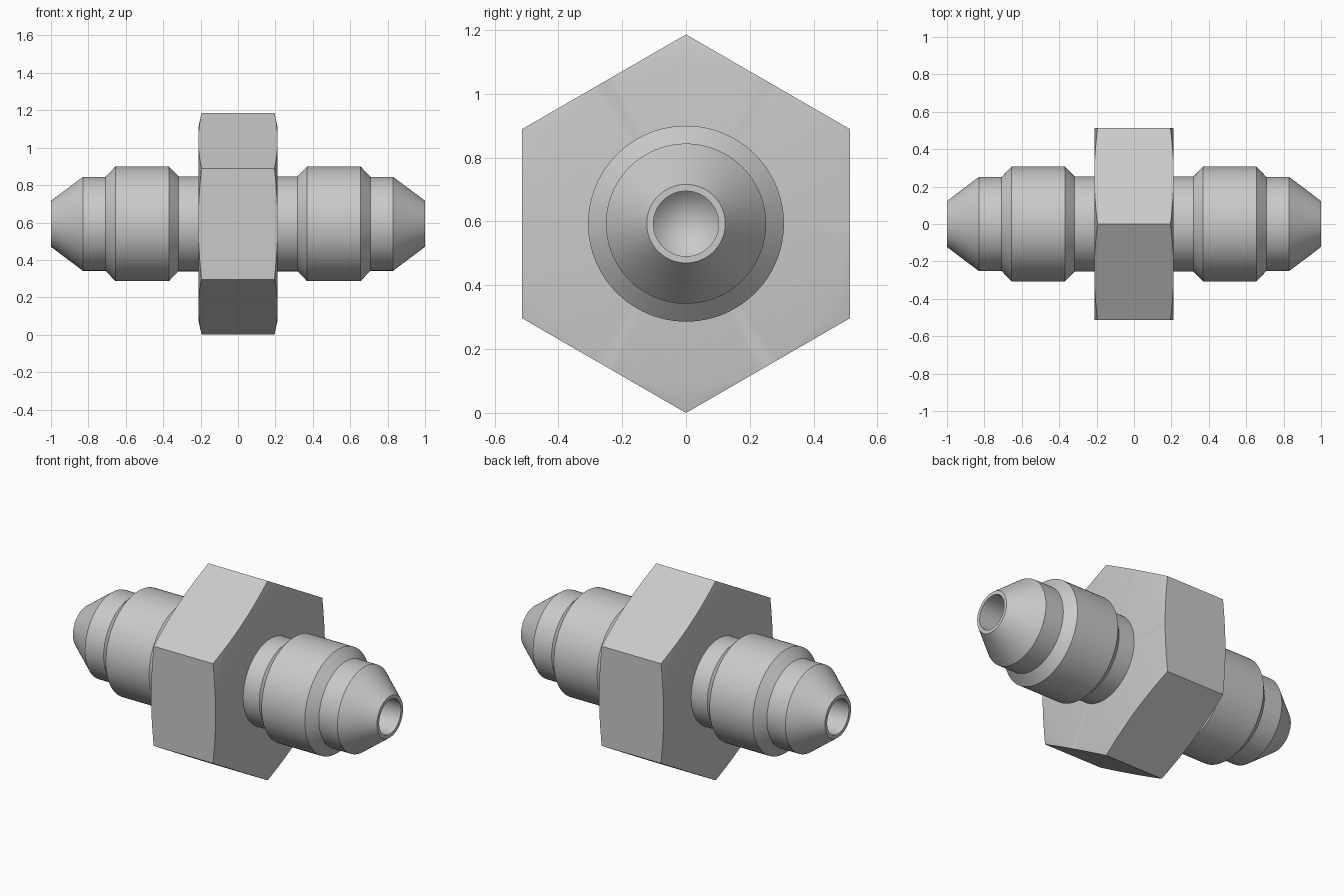
import bpy, bmesh, math
from mathutils import Matrix

if "Cube" in bpy.data.objects:
    bpy.data.objects.remove(bpy.data.objects["Cube"], do_unlink=True)

CENTER_Z = 0.593
HEX_RADIUS = 0.593

steel = bpy.data.materials.new("grey steel")
steel.use_nodes = True
color = (0.59, 0.59, 0.59, 1)
steel.diffuse_color = color
steel.node_tree.nodes["Principled BSDF"].inputs["Base Color"].default_value = color


def add_object(name, bm):
    bmesh.ops.recalc_face_normals(bm, faces=bm.faces)
    mesh = bpy.data.meshes.new(name)
    bm.to_mesh(mesh)
    bm.free()
    mesh.materials.append(steel)
    obj = bpy.data.objects.new(name, mesh)
    obj.location.z = CENTER_Z
    bpy.context.collection.objects.link(obj)
    return obj


def lathe(name, half_profile, steps=96):
    """Revolve a (x, radius) half profile and its mirror around the x axis."""
    profile = [(-x, r) for x, r in reversed(half_profile)] + half_profile
    bm = bmesh.new()
    verts = [bm.verts.new((x, 0, r)) for x, r in profile]
    edges = [bm.edges.new(pair) for pair in zip(verts, verts[1:])]
    bmesh.ops.spin(bm, geom=verts + edges, cent=(0, 0, 0), axis=(1, 0, 0),
                   angle=math.tau, steps=steps, use_merge=True)
    bmesh.ops.remove_doubles(bm, verts=bm.verts, dist=0.0001)
    return add_object(name, bm)


def shade(obj, degrees):
    bpy.ops.object.select_all(action="DESELECT")
    obj.select_set(True)
    bpy.context.view_layer.objects.active = obj
    bpy.ops.object.shade_smooth_by_angle(angle=math.radians(degrees))


# Turned body: neck, collar, nose cone, and a blind bore with a drill point
body = lathe("fitting_body", [
    (0.318, 0.254), (0.37, 0.307), (0.655, 0.307), (0.708, 0.251),
    (0.83, 0.251), (1.0, 0.123), (1.0, 0.102), (0.56, 0.102), (0.46, 0.0)])
shade(body, 20)

# Hexagonal nut with corners at the top and bottom
bm = bmesh.new()
bmesh.ops.create_cone(bm, cap_ends=True, segments=6, radius1=HEX_RADIUS,
                      radius2=HEX_RADIUS, depth=0.6)
bmesh.ops.rotate(bm, verts=bm.verts, matrix=Matrix.Rotation(math.pi / 2, 3, "Y"))
bmesh.ops.rotate(bm, verts=bm.verts, matrix=Matrix.Rotation(math.pi / 6, 3, "X"))
nut = add_object("hex_nut", bm)

# Shallow double cone that trims the nut's ends and corners
cutter = lathe("nut_chamfer_cutter", [(0.19, 0.616), (0.212, 0.514), (0.212, 0.0)])
cutter.hide_render = True
trim = nut.modifiers.new("chamfer", "BOOLEAN")
trim.operation = "INTERSECT"
trim.solver = "EXACT"
trim.object = cutter
bpy.ops.object.select_all(action="DESELECT")
nut.select_set(True)
bpy.context.view_layer.objects.active = nut
bpy.ops.object.modifier_apply(modifier=trim.name)
bpy.data.objects.remove(cutter, do_unlink=True)
shade(nut, 20)
